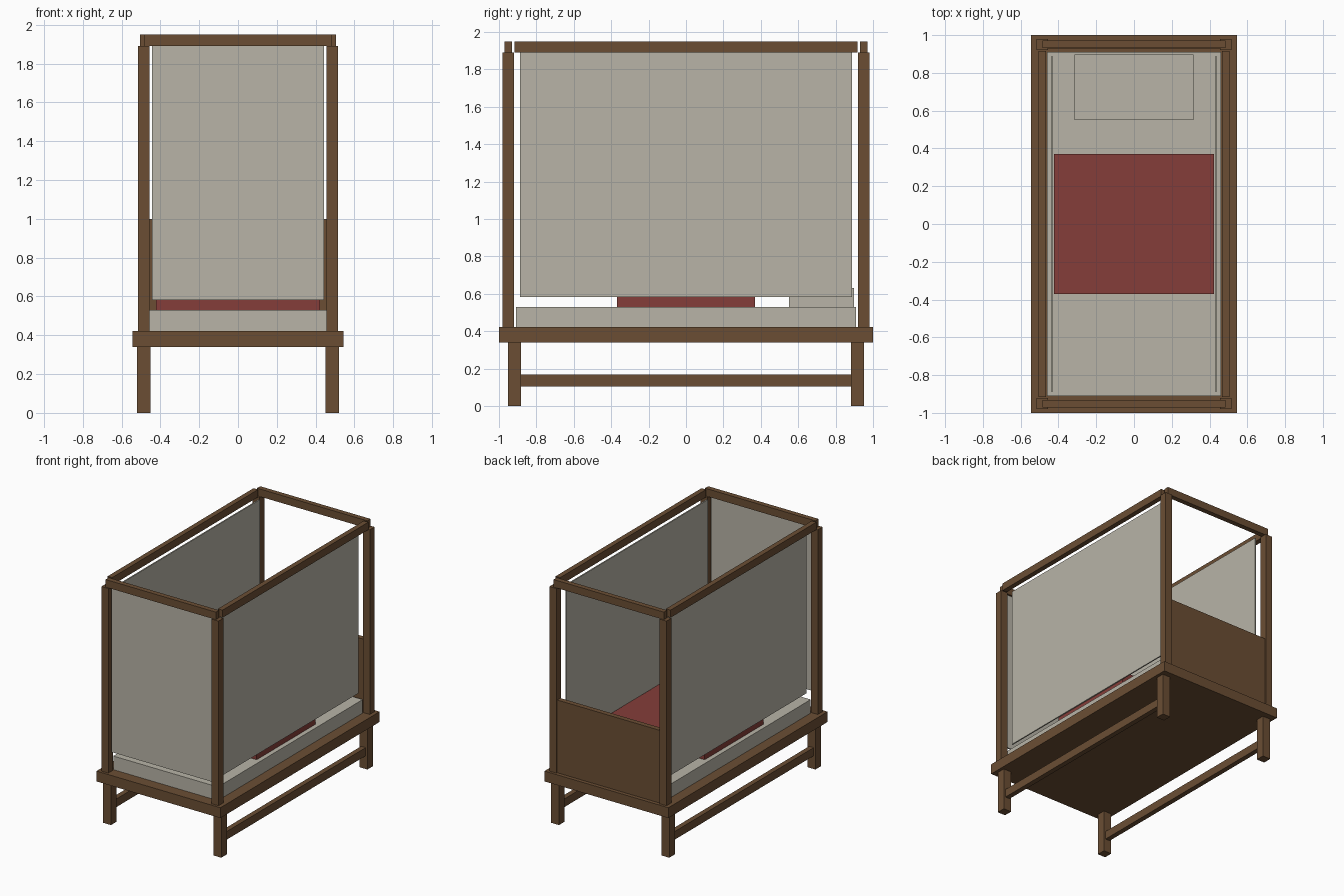
import bpy
import bmesh
from mathutils import Vector

if "Cube" in bpy.data.objects:
    bpy.data.objects.remove(bpy.data.objects["Cube"])


def material(name, rgb):
    m = bpy.data.materials.new(name)
    m.diffuse_color = (*rgb, 1.0)
    m.use_nodes = True
    m.node_tree.nodes["Principled BSDF"].inputs["Base Color"].default_value = m.diffuse_color
    return m


wood = material("brown wood", (0.147, 0.076, 0.034))
linen = material("pale linen", (0.48, 0.457, 0.386))
red = material("red cloth", (0.235, 0.048, 0.041))


def box(name, x, y, z, mat):
    """Axis-aligned box from (min, max) ranges."""
    bm = bmesh.new()
    bmesh.ops.create_cube(bm, size=1)
    lo, hi = Vector((x[0], y[0], z[0])), Vector((x[1], y[1], z[1]))
    for v in bm.verts:
        v.co = (lo + hi) / 2 + v.co * (hi - lo)
    mesh = bpy.data.meshes.new(name)
    bm.to_mesh(mesh)
    bm.free()
    mesh.materials.append(mat)
    ob = bpy.data.objects.new(name, mesh)
    bpy.context.collection.objects.link(ob)
    return ob


def around(c, width):
    return (c - width / 2, c + width / 2)


# Bed base, mattress and bedding
box("bed_frame", (-0.545, 0.545), (-1, 1), (0.34, 0.422), wood)
box("mattress", (-0.46, 0.46), (-0.91, 0.91), (0.422, 0.53), linen)
box("blanket", (-0.423, 0.423), (-0.37, 0.37), (0.53, 0.66), red)
box("pillow", (-0.315, 0.315), (0.55, 0.897), (0.53, 0.632), linen)

# Headboard at the back, curtain at the front
box("headboard", (-0.455, 0.455), (0.93, 0.97), (0.422, 1.0), wood)
box("front_curtain", (-0.443, 0.443), around(-0.95, 0.01), (0.583, 1.89), linen)

for sx, side in ((-1, "left"), (1, "right")):
    # Side curtain, canopy rail and lower stretcher
    box(side + "_curtain", around(sx * 0.434, 0.01), (-0.888, 0.888), (0.583, 1.89), linen)
    box(side + "_canopy_rail", around(sx * 0.485, 0.04), (-0.916, 0.916), (1.89, 1.95), wood)
    box(side + "_stretcher", around(sx * 0.485, 0.04), (-0.885, 0.885), (0.105, 0.17), wood)
    # Corner legs and posts
    for sy, end in ((-1, "front"), (1, "back")):
        box(f"{end}_{side}_leg", around(sx * 0.485, 0.07), around(sy * 0.918, 0.07), (0, 0.34), wood)
        box(f"{end}_{side}_post", around(sx * 0.485, 0.06), around(sy * 0.95, 0.06), (0.422, 1.89), wood)

# Canopy rails across the ends
for sy, end in ((-1, "front"), (1, "back")):
    box(end + "_canopy_rail", (-0.485, 0.485), around(sy * 0.951, 0.04), (1.89, 1.95), wood)
